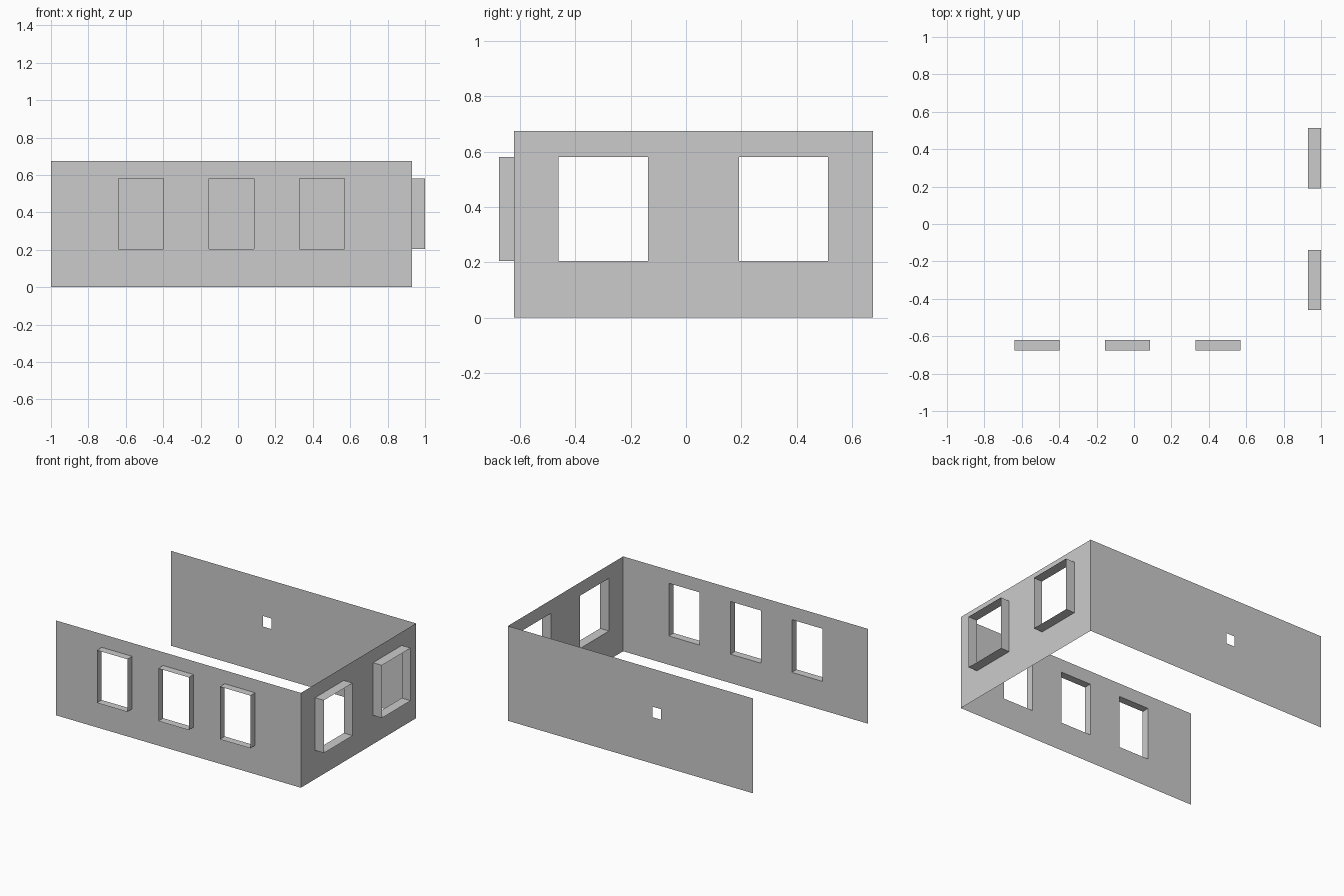
import bpy, bmesh
from mathutils import Vector

if "Cube" in bpy.data.objects:
    bpy.data.objects.remove(bpy.data.objects["Cube"])

HEIGHT = 0.675
WINDOW_Z = (0.205, 0.58)


def build_wall(name, origin, along, out, length, holes, z_range, depth=0.0):
    """Flat sheet wall with a row of openings; depth > 0 adds window sleeves."""
    origin, along, out = Vector(origin), Vector(along), Vector(out)
    bm = bmesh.new()

    def quad(*pts):
        bm.faces.new([bm.verts.new(origin + along * u + Vector((0, 0, z)) + out * d)
                      for u, z, d in pts])

    us = sorted([0.0, length] + [u for h in holes for u in h])
    zs = [0.0, *z_range, HEIGHT]
    # wall sheet, skipping the opening cells
    for i, (u0, u1) in enumerate(zip(us, us[1:])):
        for j, (z0, z1) in enumerate(zip(zs, zs[1:])):
            if not (i % 2 and j == 1):
                quad((u0, z0, 0), (u1, z0, 0), (u1, z1, 0), (u0, z1, 0))
    # open sleeves projecting outwards around each window
    if depth:
        z0, z1 = z_range
        for u0, u1 in holes:
            ring = [(u0, z0), (u1, z0), (u1, z1), (u0, z1)]
            for a, b in zip(ring, ring[1:] + ring[:1]):
                quad((*a, 0), (*b, 0), (*b, depth), (*a, depth))

    bmesh.ops.remove_doubles(bm, verts=bm.verts, dist=1e-5)
    mesh = bpy.data.meshes.new(name)
    bm.to_mesh(mesh)
    bm.free()
    obj = bpy.data.objects.new(name, mesh)
    bpy.context.collection.objects.link(obj)


# front wall with three windows
build_wall("front_wall", (-1, -0.621, 0), (1, 0, 0), (0, -1, 0), 1.93,
           [(x, x + 0.24) for x in (0.361, 0.845, 1.33)], WINDOW_Z, 0.054)
# right wall with two windows
build_wall("right_wall", (0.93, -0.621, 0), (0, 1, 0), (1, 0, 0), 1.296,
           [(y, y + 0.323) for y in (0.16, 0.812)], WINDOW_Z, 0.07)
# back wall with a small square opening
build_wall("back_wall", (0.93, 0.675, 0), (-1, 0, 0), (0, 1, 0), 1.93,
           [(1.138, 1.206)], (0.33, 0.405))
